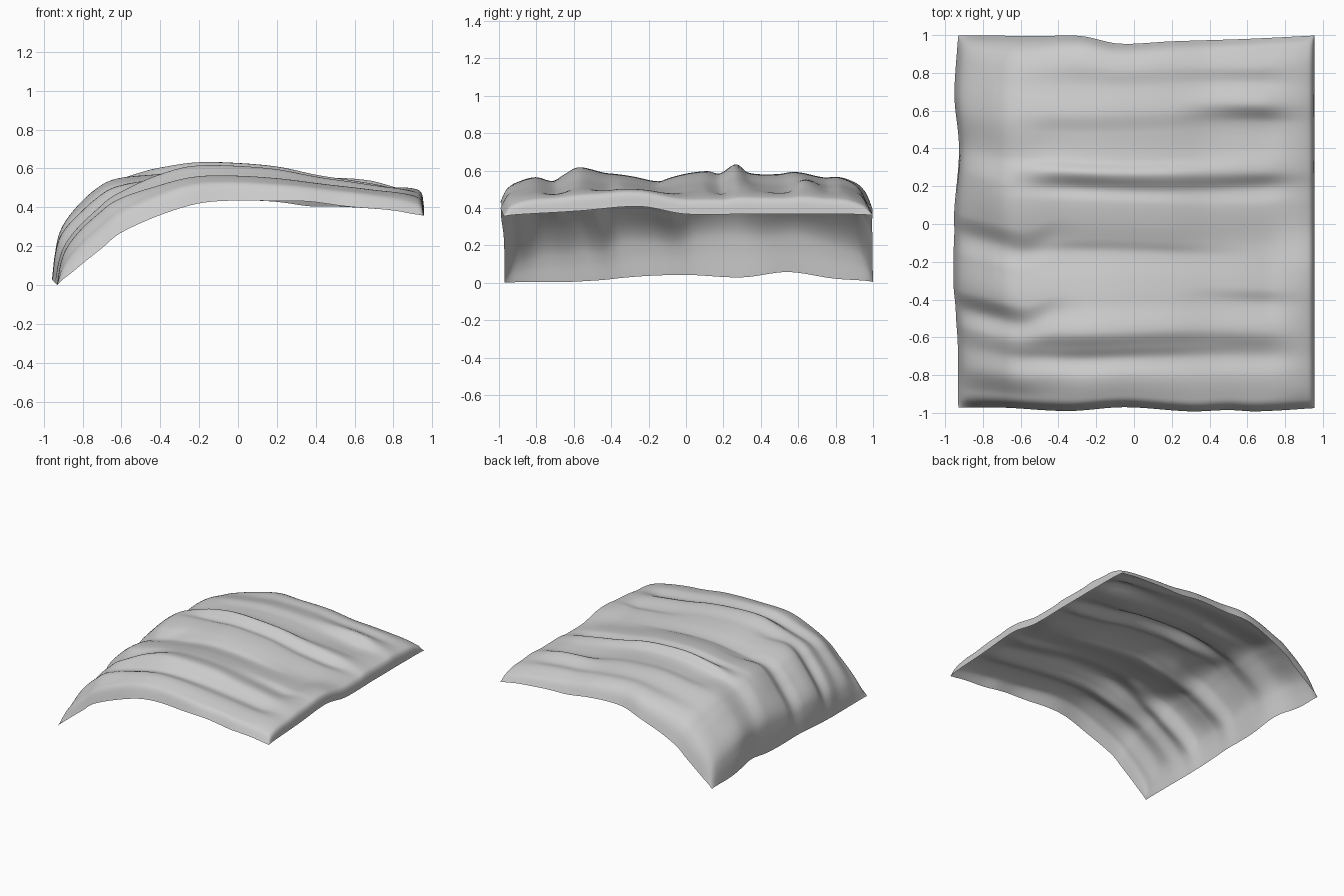
import bpy, bmesh, math

if "Cube" in bpy.data.objects:
    bpy.data.objects.remove(bpy.data.objects["Cube"])

NU, NV = 130, 150


def curve(pts, t):
    """Smooth Hermite curve through (t, value) points."""
    n = len(pts)
    i = 0
    while i < n - 2 and t > pts[i + 1][0]:
        i += 1

    def slope(k):
        a, b = pts[max(k - 1, 0)], pts[min(k + 1, n - 1)]
        return (b[1] - a[1]) / (b[0] - a[0])
    (t0, v0), (t1, v1) = pts[i], pts[i + 1]
    h = t1 - t0
    s = (t - t0) / h
    return ((2*s**3 - 3*s*s + 1) * v0 + (s**3 - 2*s*s + s) * h * slope(i)
            + (3*s*s - 2*s**3) * v1 + (s**3 - s*s) * h * slope(i + 1))


def ramp(a, b, x):
    s = min(max((x - a) / (b - a), 0), 1)
    return s * s * (3 - 2 * s)


# Drape profiles: hem x, hem z, crest x, crest z
stations = [(-.93, 0, -.955, .01), (-.90, .03, -.945, .17), (-.86, .06, -.92, .29),
            (-.80, .11, -.85, .40), (-.70, .19, -.74, .51), (-.60, .27, -.63, .572),
            (-.40, .36, -.40, .61), (-.20, .42, -.20, .632), (0, .435, 0, .628),
            (.20, .43, .20, .61), (.40, .415, .40, .575), (.60, .40, .60, .55),
            (.80, .385, .78, .52), (.90, .37, .90, .49), (.94, .365, .945, .455),
            (.955, .36, .957, .37)]
hem_x, hem_z, top_x, top_z = ([(i, s[k]) for i, s in enumerate(stations)] for k in range(4))

# Fold heights across the cloth at the left, middle and right
fold_left = [(-1, 0), (-.96, .25), (-.9, .36), (-.8, .53), (-.68, .54), (-.58, .62), (-.48, .56),
             (-.38, .78), (-.2, .76), (-.08, .68), (.03, .86), (.25, .94), (.4, .82),
             (.6, .86), (.8, .72), (.92, .55), (.97, .32), (1, 0)]
fold_mid = [(-1, 0), (-.97, .38), (-.93, .52), (-.82, .66), (-.72, .56), (-.66, .72), (-.58, .92),
            (-.45, .78), (-.38, .74), (-.3, .68), (-.16, .55), (-.1, .64), (0, .76), (.12, .82),
            (.19, .76), (.28, 1), (.35, .78), (.5, .74), (.6, .8), (.75, .66),
            (.85, .66), (.93, .52), (.97, .32), (1, 0)]
fold_right = [(-1, 0), (-.97, .4), (-.93, .55), (-.82, .68), (-.71, .55), (-.58, .85), (-.42, .65),
              (-.34, .75), (-.1, .6), (.1, .72), (.19, .6), (.27, .9), (.4, .7), (.54, .65),
              (.64, 1), (.76, .7), (.85, .72), (.93, .52), (.97, .35), (1, 0)]
# Folds die out towards the right hem
fold_end = [(-1, 0), (-.96, .45), (-.85, .7), (-.5, .8), (0, .75), (.5, .83), (.85, .72),
            (.96, .4), (1, 0)]

# Wavy hems
left_dx = [(-1, .02), (-.65, .02), (-.4, -.005), (0, -.005), (.4, .03), (.7, 0), (1, .02)]
left_dz = [(-1, 0), (-.6, 0), (-.2, .03), (0, .035), (.3, .02), (.55, .05), (.8, .015), (1, .005)]
right_dz = [(-1, -.005), (-.6, .015), (-.25, .04), (0, 0), (.35, 0), (1, 0)]
back_y = [(-1, 1), (-.5, .995), (-.28, .995), (-.08, .955), (.2, .967), (.6, .98), (1, 1)]
front_y = [(-1, -.972), (-.7, -.972), (-.35, -.99), (-.05, -.97), (.3, -.992), (.5, -.985),
           (.65, -.992), (1, -.972)]

# Draped cloth: one open sheet
bm = bmesh.new()
rows = []
for i in range(NU + 1):
    u = i / NU * (len(stations) - 1)
    hx, hz, tx, tz = (curve(c, u) for c in (hem_x, hem_z, top_x, top_z))
    wl = 1 - ramp(-.75, -.22, hx)
    wr = ramp(.15, .7, hx)
    end = .8 * ramp(.68, .93, hx)
    f, b = curve(front_y, hx), curve(back_y, hx)
    row = []
    for j in range(NV + 1):
        # finer spacing near the hems
        q = 2 * j / NV - 1
        v = .75 * q + .25 * math.sin(q * math.pi / 2)
        # folds wander a little, and slant on the steep left side
        inner = 1 - v ** 4
        d = v + inner * .012 * math.sin(4 * hx + 5 * v)
        dl = v + inner * .3 * (max(hx, -.95) + .8) * (1 - ramp(-.6, -.4, hx))
        w = (wl * curve(fold_left, dl) + wr * curve(fold_right, d)
             + (1 - wl - wr) * curve(fold_mid, d))
        w += end * (curve(fold_end, v) - w)
        el, er = 1 - ramp(-.95, -.75, hx), ramp(.7, .96, hx)
        x = hx + (tx - hx) * w + el * curve(left_dx, v) * w
        z = hz + (tz - hz) * w + el * curve(left_dz, v) + er * curve(right_dz, v)
        # front hem arches up slightly, back hem sags
        z -= .012 * math.exp(-((hx - .37) / .13) ** 2) * v * (1 - w)
        y = v * .985 + ramp(.6, 1, v) * (b - .985) + ramp(.6, 1, -v) * (f + .985)
        row.append(bm.verts.new((x, y, max(z, 0))))
    rows.append(row)
for i in range(NU):
    for j in range(NV):
        bm.faces.new((rows[i][j], rows[i + 1][j], rows[i + 1][j + 1], rows[i][j + 1])).smooth = True

mesh = bpy.data.meshes.new("draped_cloth")
bm.to_mesh(mesh)
bm.free()
cloth = bpy.data.objects.new("draped_cloth", mesh)
bpy.context.collection.objects.link(cloth)
